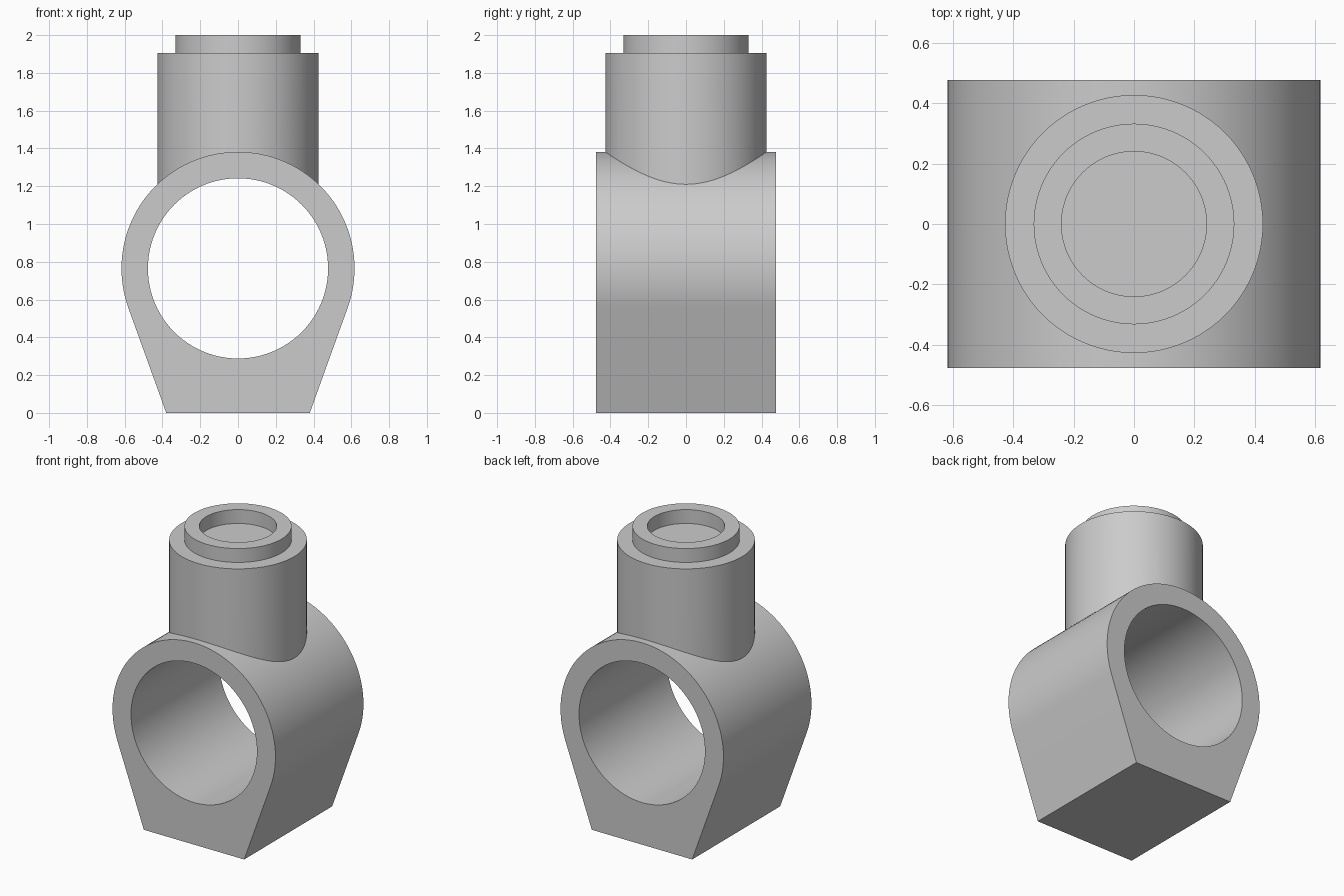
import bpy, bmesh
from math import sin, cos, pi, acos, atan2, hypot, sqrt

if "Cube" in bpy.data.objects:
    bpy.data.objects.remove(bpy.data.objects["Cube"])

CENTRE_Z = 0.765      # axis height of the bore
OUTER, BORE = 0.617, 0.477
HALF_DEPTH = 0.476
HALF_BASE = 0.38
SEGMENTS = 96

grey = bpy.data.materials.new("light grey")
grey.use_nodes = True
grey.diffuse_color = (0.6, 0.6, 0.6, 1)
grey.node_tree.nodes["Principled BSDF"].inputs["Base Color"].default_value = grey.diffuse_color


def finish(bm, name):
    """Turn a bmesh into a smooth-shaded object with sharp edges kept."""
    bmesh.ops.recalc_face_normals(bm, faces=bm.faces)
    mesh = bpy.data.meshes.new(name)
    bm.to_mesh(mesh)
    bm.free()
    mesh.materials.append(grey)
    obj = bpy.data.objects.new(name, mesh)
    bpy.context.collection.objects.link(obj)
    bpy.ops.object.select_all(action='DESELECT')
    obj.select_set(True)
    bpy.context.view_layer.objects.active = obj
    bpy.ops.object.shade_smooth_by_angle()
    return obj


def edge_loop(bm, points):
    verts = [bm.verts.new((x, -HALF_DEPTH, z)) for x, z in points]
    return [bm.edges.new((v, verts[i - 1])) for i, v in enumerate(verts)]


def arc(radius, start, end, steps):
    angles = [start + (end - start) * i / steps for i in range(steps + 1)]
    return [(radius * cos(a), CENTRE_Z + radius * sin(a)) for a in angles]


# Clamp body: round top running tangentially into a tapered foot, with a bore
tangent = atan2(-CENTRE_Z, HALF_BASE) + acos(OUTER / hypot(HALF_BASE, CENTRE_Z))
outline = arc(OUTER, tangent, pi - tangent, 72) + [(-HALF_BASE, 0), (HALF_BASE, 0)]
bm = bmesh.new()
edges = edge_loop(bm, outline) + edge_loop(bm, arc(BORE, 0, 2 * pi, SEGMENTS)[:-1])
bmesh.ops.triangle_fill(bm, edges=edges, use_beauty=True, normal=(0, -1, 0))
result = bmesh.ops.extrude_face_region(bm, geom=bm.faces[:], use_keep_orig=True)
moved = [g for g in result["geom"] if isinstance(g, bmesh.types.BMVert)]
bmesh.ops.translate(bm, verts=moved, vec=(0, 2 * HALF_DEPTH, 0))
finish(bm, "clamp_body")

# Post: turned profile with a collar and recess; its foot follows the body's curve
POST_R, SHOULDER_Z = 0.427, 1.905
profile = [(POST_R, None), (POST_R, SHOULDER_Z), (0.332, SHOULDER_Z),
           (0.332, 2), (0.24, 2), (0.24, SHOULDER_Z)]
bm = bmesh.new()
rings = []
for radius, height in profile:
    ring = []
    for i in range(SEGMENTS):
        a = 2 * pi * i / SEGMENTS
        x, y = radius * cos(a), radius * sin(a)
        z = CENTRE_Z + sqrt((OUTER - 0.02) ** 2 - x * x) if height is None else height
        ring.append(bm.verts.new((x, y, z)))
    rings.append(ring)
for low, high in zip(rings, rings[1:]):
    for i in range(SEGMENTS):
        bm.faces.new((low[i - 1], low[i], high[i], high[i - 1]))
bm.faces.new(rings[-1])
finish(bm, "post")
